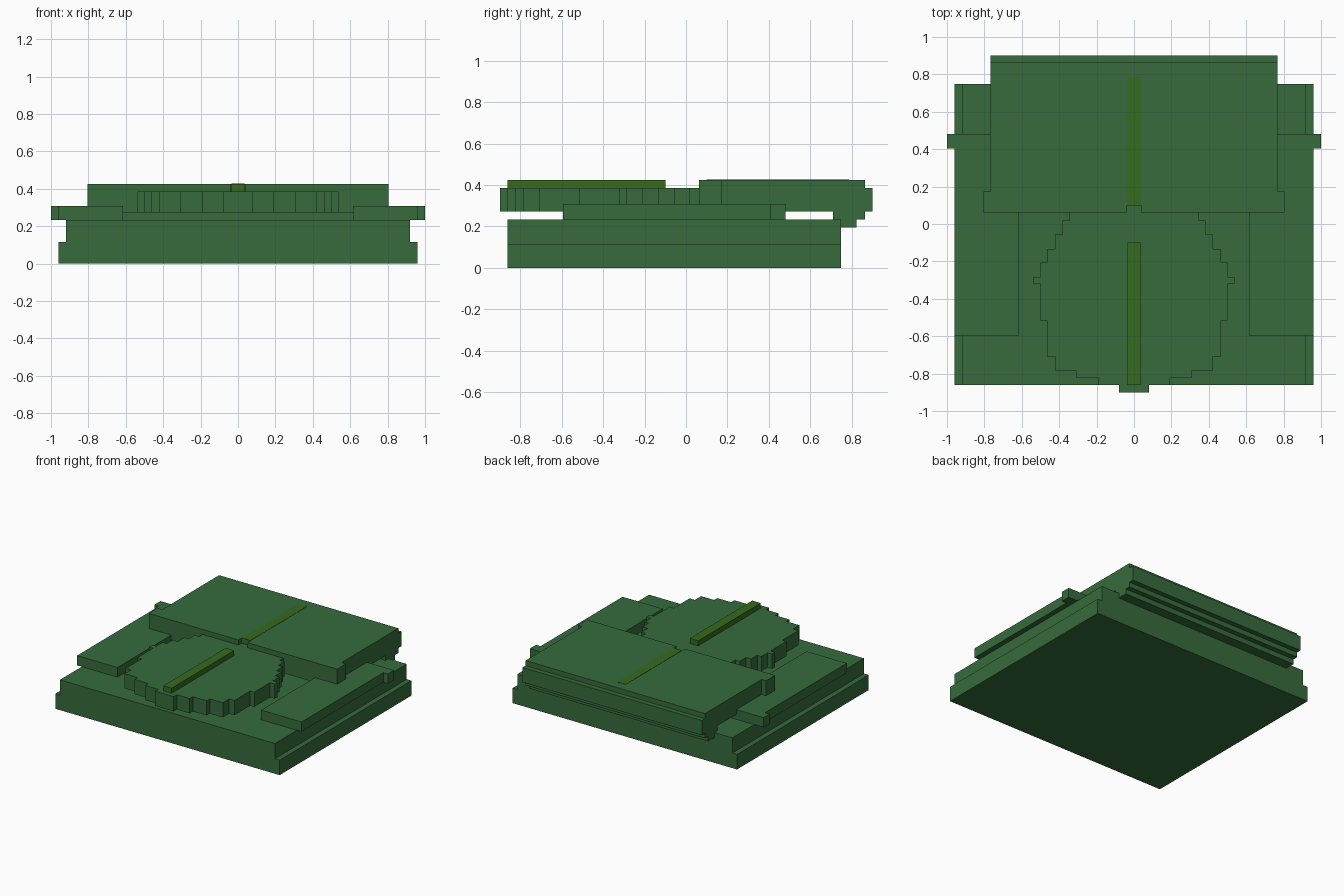
import bpy
import bmesh

if "Cube" in bpy.data.objects:
    bpy.data.objects.remove(bpy.data.objects["Cube"])


def material(name, rgb):
    m = bpy.data.materials.new(name)
    m.diffuse_color = (*rgb, 1)
    m.use_nodes = True
    m.node_tree.nodes["Principled BSDF"].inputs["Base Color"].default_value = m.diffuse_color
    return m


GREEN = material("green", (0.037, 0.147, 0.045))
OLIVE = material("olive green", (0.038, 0.147, 0.013))


def prism(name, outline, z0, z1, mat=GREEN):
    """Extrude a flat outline from z0 up to z1."""
    bm = bmesh.new()
    face = bm.faces.new([bm.verts.new((x, y, z0)) for x, y in outline])
    grown = bmesh.ops.extrude_face_region(bm, geom=[face], use_keep_orig=True)
    for v in grown["geom"]:
        if isinstance(v, bmesh.types.BMVert):
            v.co.z = z1
    bmesh.ops.recalc_face_normals(bm, faces=bm.faces)
    mesh = bpy.data.meshes.new(name)
    bm.to_mesh(mesh)
    bm.free()
    mesh.materials.append(mat)
    obj = bpy.data.objects.new(name, mesh)
    bpy.context.collection.objects.link(obj)
    return obj


def box(name, x0, x1, y0, y1, z0, z1, mat=GREEN):
    return prism(name, [(x0, y0), (x1, y0), (x1, y1), (x0, y1)], z0, z1, mat)


def mirrored(half):
    """Close a right-hand half outline with its left-hand mirror."""
    return half + [(-x, y) for x, y in reversed(half)]


# Base slabs
box("base_lower", -0.96, 0.96, -0.862, 0.748, 0, 0.116)
box("base_upper", -0.92, 0.92, -0.862, 0.748, 0.116, 0.234)

# Side plates with a small outer tab near the back
for side, name in ((1, "right"), (-1, "left")):
    half = [(0.615, -0.595), (0.96, -0.595), (0.96, 0.405),
            (1.0, 0.405), (1.0, 0.48), (0.615, 0.48)]
    prism(name + "_side_plate", [(side * x, y) for x, y in half], 0.234, 0.309)

# Stepped disc: each pair is a half width and the y where that step ends
steps = [(0.08, -0.862), (0.19, -0.823), (0.308, -0.785), (0.42, -0.708),
         (0.465, -0.515), (0.5, -0.322), (0.538, -0.284), (0.5, -0.207),
         (0.465, -0.133), (0.422, -0.055), (0.383, 0.02), (0.345, 0.062)]
disc = []
y = -0.9
for width, y_end in steps:
    disc += [(width, y), (width, y_end)]
    y = y_end

# Disc and rear block share one middle layer
shoulder = [(0.805, 0.062), (0.805, 0.173), (0.767, 0.173)]
prism("disc_and_block", mirrored(disc + shoulder + [(0.767, 0.902)]), 0.272, 0.386)

# Rear block top, with a notch in its front edge
prism("block_top",
      mirrored([(0.038, 0.1), (0.038, 0.062)] + shoulder + [(0.767, 0.864)]),
      0.386, 0.425)

# Stepped lip hooking down behind the base
box("rear_lip_upper", -0.767, 0.767, 0.71, 0.864, 0.234, 0.272)
box("rear_lip_lower", -0.767, 0.767, 0.748, 0.825, 0.195, 0.234)

# Pointer bar on the disc and painted line on the block
box("pointer_bar", -0.036, 0.036, -0.862, -0.098, 0.386, 0.425, OLIVE)
box("painted_line", -0.036, 0.036, 0.1, 0.788, 0.424, 0.427, OLIVE)
